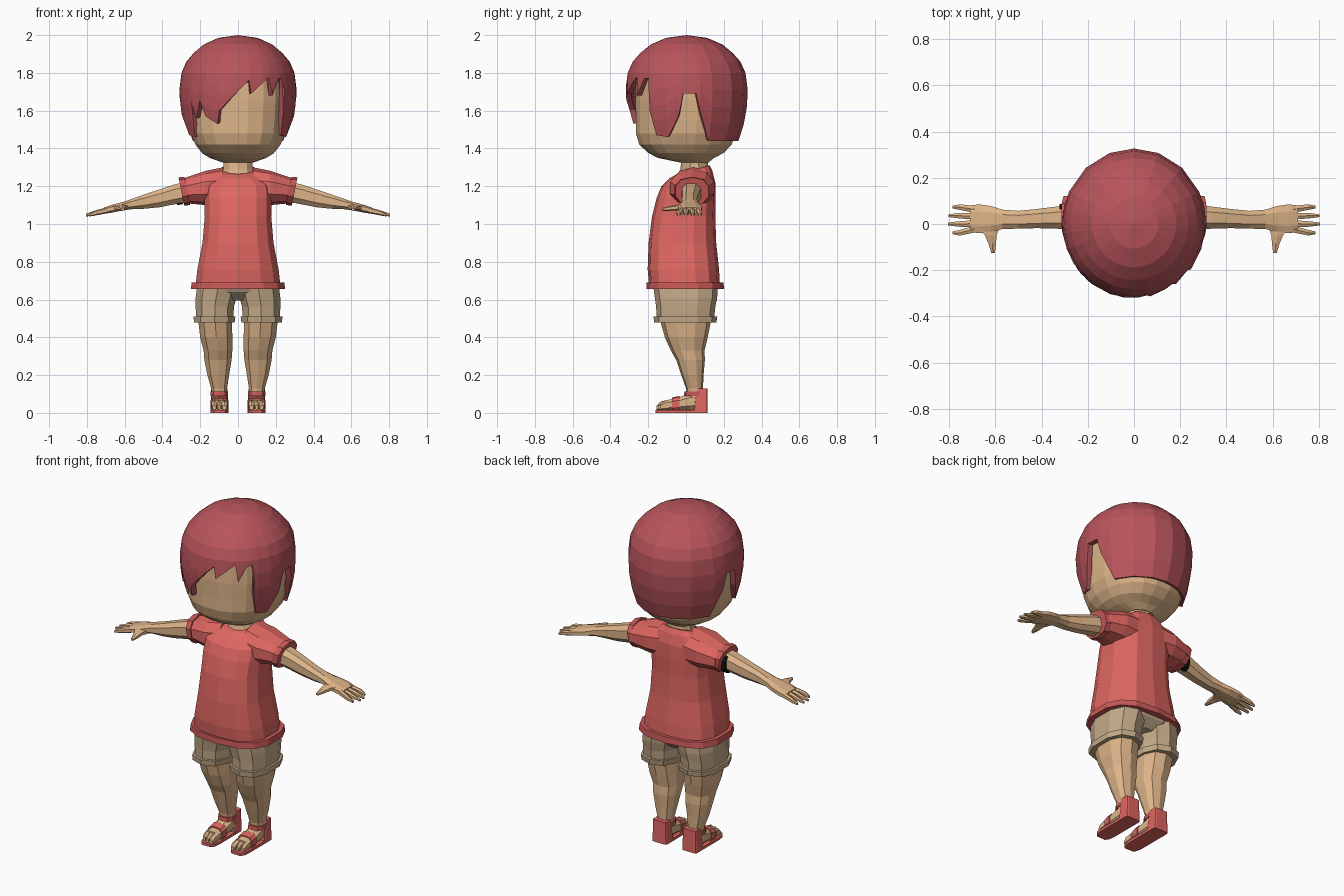
import bpy, bmesh, math


def mat(name, r, g, b):
    m = bpy.data.materials.new(name)
    m.diffuse_color = (r, g, b, 1)
    return m


SKIN = mat("skin tan", 0.73, 0.46, 0.25)
HAIR = mat("hair dark red", 0.48, 0.09, 0.105)
SHIRT = mat("shirt coral", 0.74, 0.135, 0.12)
TRIM = mat("trim red", 0.58, 0.10, 0.095)
SHORTS = mat("shorts beige", 0.55, 0.40, 0.25)
BLACK = mat("black", 0.005, 0.005, 0.005)


def finish(bm, name, material):
    me = bpy.data.meshes.new(name)
    bm.to_mesh(me)
    bm.free()
    me.materials.append(material)
    ob = bpy.data.objects.new(name, me)
    bpy.context.collection.objects.link(ob)
    return ob


def loft(name, material, axis, rings, n=10, p=2.5, sx=1):
    """Rings are (position, u0, u1, v0, v1[, tilt along v]) along an axis 0/1/2."""
    bm = bmesh.new()
    ua, va = [k for k in range(3) if k != axis]
    loops = []
    for ring in rings:
        pos, u0, u1, v0, v1 = ring[:5]
        tilt = ring[5] if len(ring) > 5 else 0
        loop = []
        for i in range(n):
            t = 2 * math.pi * (i + 0.5) / n
            c, s = math.cos(t), math.sin(t)
            k = math.cos(math.pi / n)
            c = math.copysign(abs(c / k) ** (2 / p), c)
            s = math.copysign(abs(s) ** (2 / p), s)
            co = [0, 0, 0]
            co[axis] = pos + tilt * s
            co[ua] = (u0 + u1) / 2 + c * (u1 - u0) / 2
            co[va] = (v0 + v1) / 2 + s * (v1 - v0) / 2
            co[0] *= sx
            loop.append(bm.verts.new(co))
        loops.append(loop)
    for a, b in zip(loops, loops[1:]):
        for i in range(n):
            j = (i + 1) % n
            bm.faces.new((a[i], a[j], b[j], b[i]))
    bm.faces.new(loops[0])
    bm.faces.new(loops[-1])
    bmesh.ops.recalc_face_normals(bm, faces=bm.faces)
    return finish(bm, name, material)


def interp(table, z):
    for (z0, r0), (z1, r1) in zip(table, table[1:]):
        if z1 <= z <= z0:
            return r0 + (r1 - r0) * (z0 - z) / (z0 - z1)
    return table[-1][1]


# Head and neck
loft("head", SKIN, 2, [
    (1.325, -.08, .08, -.03, .12), (1.35, -.15, .15, -.15, .15),
    (1.375, -.19, .19, -.20, .20), (1.42, -.225, .225, -.25, .245),
    (1.48, -.25, .25, -.268, .265), (1.55, -.258, .258, -.268, .275),
    (1.65, -.265, .265, -.27, .28), (1.76, -.265, .265, -.265, .27),
    (1.86, -.21, .21, -.21, .21), (1.92, -.1, .1, -.1, .1)], n=20, p=2.3)
loft("neck", SKIN, 2, [(1.22, -.09, .09, -.05, .12), (1.29, -.078, .078, -.03, .12),
                       (1.38, -.075, .075, -.02, .11)], n=10, p=2)

# Hair: a dome whose lower edge follows a jagged hem (degrees from front, height)
PROFILE = [(2.0, 0), (1.985, .11), (1.95, .19), (1.905, .245), (1.86, .285),
           (1.80, .312), (1.70, .325), (1.60, .318), (1.50, .297), (1.44, .275)]
HEM = [(-160, 1.44), (-138, 1.44), (-115, 1.44), (-103, 1.6), (-99, 1.69), (-87, 1.69),
       (-82, 1.58), (-70, 1.47), (-57, 1.46), (-53, 1.63), (-48, 1.56), (-41, 1.65),
       (-35, 1.57), (-22, 1.53), (-19, 1.60), (-8, 1.66), (3, 1.72), (11, 1.76),
       (13, 1.69), (26, 1.75), (33, 1.78), (36, 1.68), (45, 1.77), (50, 1.77),
       (52, 1.6), (56, 1.47), (70, 1.46), (82, 1.57), (87, 1.69), (99, 1.69),
       (103, 1.6), (115, 1.44), (138, 1.44), (160, 1.44), (180, 1.44)]
bm = bmesh.new()
apex = bm.verts.new((0, 0.005, 2.0))
columns = []
for deg, low in HEM:
    a = math.radians(deg)
    zs = [1.985, 1.95, 1.905, 1.86] + [1.80 + (low - 1.80) * k / 4 for k in range(5)]
    col = []
    for z in zs:
        r = interp(PROFILE, z)
        col.append(bm.verts.new((.96 * r * math.sin(a), .003 - r * math.cos(a), z)))
    columns.append(col)
for i, a in enumerate(columns):
    b = columns[(i + 1) % len(columns)]
    bm.faces.new((a[0], b[0], apex))
    for k in range(len(a) - 1):
        bm.faces.new((a[k + 1], b[k + 1], b[k], a[k]))
hair = finish(bm, "hair", HAIR)
mod = hair.modifiers.new("thickness", 'SOLIDIFY')
mod.thickness = 0.03
mod.offset = -1

# Shirt body, hem and collar
loft("shirt_body", SHIRT, 2, [
    (.67, -.225, .225, -.195, .18), (.76, -.215, .215, -.203, .175),
    (.90, -.188, .188, -.198, .16), (1.04, -.176, .176, -.18, .155),
    (1.14, -.178, .178, -.155, .157), (1.21, -.175, .175, -.13, .155, .01),
    (1.26, -.135, .135, -.09, .14, .02), (1.285, -.095, .095, -.055, .125, .025)], n=14, p=2.7)
loft("shirt_hem", TRIM, 2, [(.655, -.25, .25, -.21, .202), (.69, -.245, .245, -.208, .198)],
     n=14, p=2.7)

# Mirrored parts
for side, s in (("left", 1), ("right", -1)):
    # Sleeve and cuff
    loft("sleeve_" + side, SHIRT, 0, [
        (.08, -.07, .145, 1.09, 1.30), (.17, -.085, .15, 1.10, 1.282),
        (.28, -.05, .125, 1.11, 1.245)], n=10, p=2.3, sx=s)
    loft("sleeve_cuff_" + side, TRIM, 0, [
        (.268, -.06, .125, 1.1, 1.25, .015), (.30, -.055, .12, 1.098, 1.247, .015)],
        n=10, p=2.3, sx=s)
    # Arm and hand
    loft("arm_" + side, SKIN, 0, [
        (.26, -.025, .085, 1.115, 1.23), (.34, -.02, .075, 1.10, 1.212),
        (.42, -.018, .065, 1.085, 1.185), (.50, -.02, .057, 1.078, 1.157),
        (.57, -.022, .062, 1.076, 1.132), (.62, -.035, .078, 1.068, 1.115),
        (.67, -.04, .085, 1.058, 1.102), (.71, -.035, .08, 1.053, 1.088)], n=8, sx=s)
    for k, (y0, y1, tip) in enumerate([(-.022, -.038, .785), (.002, .0, .805),
                                       (.034, .036, .803), (.064, .073, .785)]):
        loft(f"finger_{side}_{k + 1}", SKIN, 0, [
            (.69, y0 - .015, y0 + .015, 1.057, 1.09),
            (.755, y1 - .012, y1 + .012, 1.045, 1.072),
            (tip, y1 - .006, y1 + .006, 1.04, 1.054)], n=6, sx=s)
    loft("thumb_" + side, SKIN, 1, [
        (-.125, .602, .618, 1.07, 1.085), (-.085, .597, .63, 1.07, 1.095),
        (-.05, .595, .645, 1.072, 1.102), (.0, .575, .68, 1.072, 1.105)], n=6, sx=s)
    # Shorts leg and turned-up cuff
    loft("shorts_leg_" + side, SHORTS, 2, [
        (.49, .024, .222, -.155, .148), (.56, .022, .224, -.158, .155),
        (.61, .008, .224, -.165, .165), (.68, -.01, .216, -.175, .17)], n=10, sx=s)
    loft("shorts_cuff_" + side, SHORTS, 2, [
        (.478, .018, .233, -.168, .16), (.51, .014, .235, -.172, .166)], n=10, sx=s)
    # Leg
    loft("leg_" + side, SKIN, 2, [
        (.06, .06, .137, .01, .09), (.13, .058, .142, .0, .09), (.2, .047, .162, -.025, .093),
        (.28, .034, .178, -.052, .1), (.33, .03, .182, -.08, .098),
        (.4, .03, .2, -.112, .115), (.5, .032, .212, -.14, .135)], n=10, sx=s)
    # Foot with big toe and small toes
    loft("foot_" + side, SKIN, 1, [
        (-.11, .058, .138, .012, .068), (-.05, .056, .14, .012, .08),
        (.02, .056, .14, .012, .105), (.085, .06, .135, .012, .12)], n=8, sx=s)
    for k, (x0, x1, tip) in enumerate([(.056, .087, -.155), (.087, .112, -.148),
                                       (.112, .14, -.138)]):
        loft(f"toe_{side}_{k + 1}", SKIN, 1, [
            (tip, x0 + .005, x1 - .005, .015, .04), (tip + .02, x0, x1, .013, .06),
            (-.09, x0, x1, .013, .07)], n=6, sx=s)
    # Sandal sole, heel and straps
    loft("sandal_sole_" + side, SHIRT, 2, [
        (0, .05, .146, -.163, .114), (.016, .05, .146, -.163, .114)], n=12, p=5, sx=s)
    loft("sandal_heel_" + side, SHIRT, 2, [
        (.0, .05, .146, .04, .115), (.13, .056, .142, .055, .113)], n=12, p=8, sx=s)
    loft("sandal_toe_strap_" + side, SHIRT, 1, [
        (-.075, .052, .144, .005, .081), (-.035, .051, .145, .005, .09)], n=10, p=3, sx=s)
    loft("sandal_ankle_strap_" + side, TRIM, 2, [
        (.09, .053, .145, -.012, .1), (.112, .053, .145, -.008, .1)], n=10, sx=s)

# Shorts seat joining the two legs
loft("shorts_seat", SHORTS, 2, [(.595, -.06, .06, -.1, .12), (.64, -.2, .2, -.155, .165),
                                (.68, -.216, .216, -.175, .172)], n=12)

# Dark band at the back of one sleeve
loft("arm_band", BLACK, 0, [(.29, .02, .092, 1.105, 1.215), (.322, .02, .086, 1.1, 1.205)],
     n=10, sx=-1)
